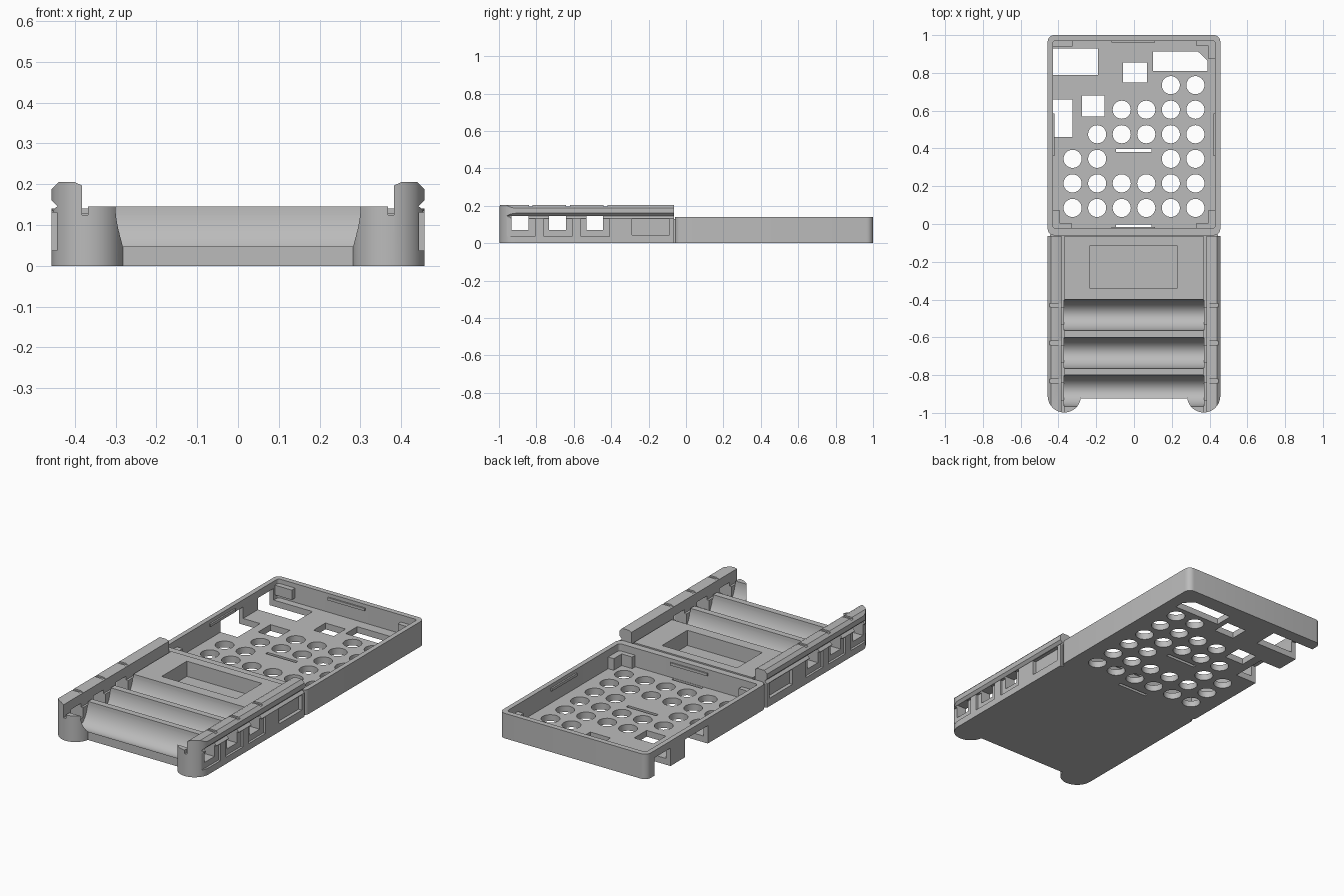
import bpy, bmesh, math
from mathutils import Vector

if "Cube" in bpy.data.objects:
    bpy.data.objects.remove(bpy.data.objects["Cube"], do_unlink=True)

grey = bpy.data.materials.new("plain grey")
grey.use_nodes = True
COLOUR = (0.5, 0.5, 0.5, 1)
grey.diffuse_color = COLOUR
grey.node_tree.nodes["Principled BSDF"].inputs["Base Color"].default_value = COLOUR


def prism(name, pts, lo, hi, axis="Z"):
    """Extrude a flat outline from lo to hi along an axis."""
    place = {"Z": lambda u, v, w: (u, v, w),
             "Y": lambda u, v, w: (u, w, v),
             "X": lambda u, v, w: (w, u, v)}[axis]
    bm = bmesh.new()
    face = bm.faces.new([bm.verts.new(place(u, v, lo)) for u, v in pts])
    ext = bmesh.ops.extrude_face_region(bm, geom=[face])
    moved = [g for g in ext["geom"] if isinstance(g, bmesh.types.BMVert)]
    bmesh.ops.translate(bm, verts=moved, vec=Vector(place(0, 0, hi - lo)))
    bmesh.ops.recalc_face_normals(bm, faces=bm.faces)
    mesh = bpy.data.meshes.new(name)
    bm.to_mesh(mesh)
    bm.free()
    mesh.materials.append(grey)
    obj = bpy.data.objects.new(name, mesh)
    bpy.context.collection.objects.link(obj)
    return obj


def arc(cx, cy, rx, ry, start, end, n):
    angles = [math.radians(start + (end - start) * i / n) for i in range(n + 1)]
    return [(cx + rx * math.cos(a), cy + ry * math.sin(a)) for a in angles]


def oval(cx, cy, rx, ry, n):
    return arc(cx, cy, rx, ry, 0, 360, n)[:-1]


def rect(x0, x1, y0, y1):
    return [(x0, y0), (x1, y0), (x1, y1), (x0, y1)]


def round_rect(x0, x1, y0, y1, r):
    pts = []
    for cx, cy, a in ((x1 - r, y1 - r, 0), (x0 + r, y1 - r, 90),
                      (x0 + r, y0 + r, 180), (x1 - r, y0 + r, 270)):
        pts += arc(cx, cy, r, r, a, a + 90, 6)
    return pts


def combine(obj, other, operation="DIFFERENCE"):
    """Apply a boolean and throw the helper away."""
    mod = obj.modifiers.new("bool", "BOOLEAN")
    mod.operation, mod.object, mod.solver = operation, other, "EXACT"
    bpy.context.view_layer.objects.active = obj
    bpy.ops.object.modifier_apply(modifier=mod.name)
    bpy.data.objects.remove(other, do_unlink=True)


def cut(obj, pts, lo, hi, axis="Z"):
    combine(obj, prism("cutter", pts, lo, hi, axis))


# Rear tray: rounded shell with a thin floor
FLOOR, RIM = 0.035, 0.14
tray = prism("rear_tray", round_rect(-0.457, 0.457, -0.06, 1.0, 0.035), 0, RIM)
cut(tray, round_rect(-0.43, 0.43, -0.022, 0.97, 0.015), FLOOR, 0.3)

# Round vents: first column used in each row, with the middle left free in one row
columns = [-0.325 + 0.13 * i for i in range(6)]
for row, used in enumerate(("111111", "111111", "110011", "011111", "001111", "000011")):
    for x, on in zip(columns, used):
        if on == "1":
            cut(tray, oval(x, 0.085 + 0.13 * row, 0.048, 0.048, 32), -0.1, 0.08)

# Rectangular floor openings and slots
for opening in ((-0.275, -0.155, 0.57, 0.68), (-0.057, 0.068, 0.75, 0.855),
                (-0.095, 0.092, 0.38, 0.398), (-0.095, 0.092, -0.02, -0.003)):
    cut(tray, rect(*opening), -0.1, 0.1)
cut(tray, [(0.1, 0.81), (0.388, 0.81), (0.388, 0.865), (0.34, 0.912), (0.1, 0.912)], -0.1, 0.1)

# Connector openings through floor and side wall
for x1, y0, y1 in ((-0.19, 0.79, 0.93), (-0.325, 0.46, 0.66)):
    cut(tray, rect(-0.6, x1, y0, y1), -0.1, 0.1)

# Corner supports
for name, sx, ylow, sy in (("front_right", -1, -0.025, 1), ("front_left", 1, -0.025, 1),
                           ("back_left", 1, 0.973, -1)):
    for part, dx, dy in (("long", 0.105, 0.03), ("short", 0.04, 0.1)):
        xs = sorted((sx * 0.435, sx * (0.435 - dx)))
        ys = sorted((ylow, ylow + sy * dy))
        prism(f"{name}_corner_support_{part}", rect(*xs, *ys), FLOOR - 0.005, 0.1)
prism("back_right_corner_support", rect(-0.435, -0.325, 0.94, 0.975), 0.06, 0.115)

# Snap ridges along the tray walls
prism("back_snap_ridge", rect(-0.12, 0.11, 0.962, 0.975), 0.105, 0.12)
prism("front_snap_ridge", rect(-0.12, 0.11, -0.03, -0.015), 0.105, 0.12)
for side, s in (("left", 1), ("right", -1)):
    xs = sorted((s * 0.421, s * 0.435))
    prism(side + "_snap_ridge", rect(*xs, 0.36, 0.585), 0.105, 0.12)

# Battery holder: plan outline with round front posts, trimmed to a railed section
left_post = arc(0.369, -0.91, 0.088, 0.088, 0, -174, 24)
half_plan = [(0.457, -0.064)] + left_post + [(0.282, -0.925)]
plan = half_plan + [(-x, y) for x, y in reversed(half_plan)]
holder = prism("battery_holder", plan, -0.1, 0.4)
half_section = [(0.457, 0), (0.457, 0.133), (0.443, 0.146), (0.457, 0.16), (0.457, 0.188),
                (0.44, 0.205), (0.4, 0.205), (0.372, 0.192), (0.372, 0.145)]
section = half_section + [(-x, z) for x, z in reversed(half_section)]
combine(holder, prism("section", section, -1.2, 0.2, "Y"), "INTERSECT")

# Battery troughs, with windows and shallow frames in both rails
TROUGHS = (-0.4825, -0.6825, -0.8825)
for y in TROUGHS:
    cut(holder, oval(y, 0.146, 0.0825, 0.116, 64), -0.371, 0.371, "X")
    cut(holder, rect(y - 0.05, y + 0.04, 0.07, 0.146), -0.6, 0.6, "X")
    for s in (1, -1):
        lo, hi = sorted((s * 0.444, s * 0.6))
        cut(holder, rect(y - 0.078, y + 0.074, 0.037, 0.131), lo, hi, "X")
        cut(holder, rect(y + 0.042, y + 0.062, 0.197, 0.3), min(0, s), max(0, s), "X")

# Side label recesses, deck pocket and narrow gaps beside the deck
for s in (1, -1):
    lo, hi = sorted((s * 0.437, s * 0.6))
    cut(holder, rect(-0.29, -0.088, 0.045, 0.13), lo, hi, "X")
    lo, hi = sorted((s * 0.368, s * 0.383))
    cut(holder, rect(lo, hi, -1.1, 0.1), 0.125, 0.3)
cut(holder, rect(-0.235, 0.23, -0.34, -0.117), 0.06, 0.3)

# Hinge strip joining the two halves
prism("hinge_strip", rect(-0.445, 0.445, -0.07, -0.055), 0, 0.13)

# Crisp edges with smooth curves
for obj in (tray, holder):
    bpy.ops.object.select_all(action="DESELECT")
    obj.select_set(True)
    bpy.context.view_layer.objects.active = obj
    bpy.ops.object.shade_smooth_by_angle(angle=math.radians(30))
